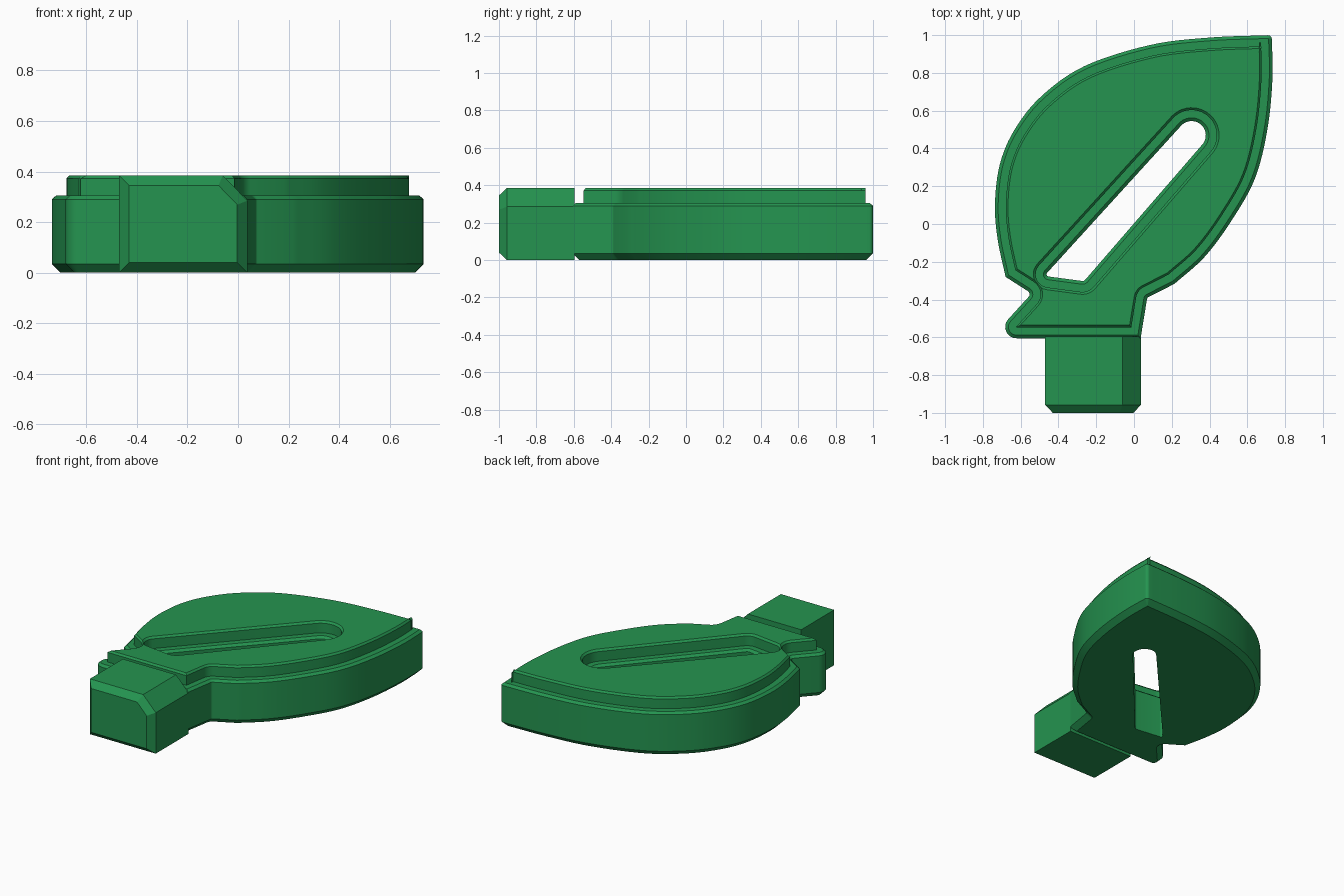
import bpy, bmesh, math
from mathutils import Vector

if "Cube" in bpy.data.objects:
    bpy.data.objects.remove(bpy.data.objects["Cube"])

green = bpy.data.materials.new("leaf green")
green.diffuse_color = (0.018, 0.296, 0.08, 1)
green.use_nodes = True
green.node_tree.nodes["Principled BSDF"].inputs["Base Color"].default_value = green.diffuse_color


def spline(pts, n=6):
    """Smooth curve through the given points."""
    p = [Vector(q) for q in pts]
    p = [2 * p[0] - p[1]] + p + [2 * p[-1] - p[-2]]
    out = []
    for a, b, c, d in zip(p, p[1:], p[2:], p[3:]):
        for i in range(n):
            t = i / n
            out.append(0.5 * (2 * b + (c - a) * t + (2 * a - 5 * b + 4 * c - d) * t * t
                              + (3 * b - a - 3 * c + d) * t ** 3))
    return out + [p[-2]]


def inset(pts, d):
    """Move a clockwise outline inwards by d, with mitred corners."""
    out = []
    for i, p in enumerate(pts):
        a = (p - pts[i - 1]).normalized()
        b = (pts[(i + 1) % len(pts)] - p).normalized()
        na, nb = Vector((a.y, -a.x)), Vector((b.y, -b.x))
        out.append(p + (na + nb) * d / (1 + na.dot(nb)))
    return out


def ring(pts, corners, d):
    """Inset outline with the marked corners {index: radius} rounded off."""
    q = inset(pts, d)
    out = []
    for i, p in enumerate(q):
        if i not in corners:
            out.append(p)
            continue
        a = (p - q[i - 1]).normalized()
        b = (q[(i + 1) % len(q)] - p).normalized()
        turn = a.angle_signed(b)              # clockwise turn is positive
        convex = a.x * b.y - a.y * b.x < 0
        r = max(corners[i] + (-d if convex else d), 0.002)
        start = p - a * r * math.tan(abs(turn) / 2)
        side = Vector((a.y, -a.x)) * (1 if convex else -1)
        centre = start + side * r
        for k in range(9):
            t = abs(turn) * k / 8
            out.append(centre - side * r * math.cos(t) + a * r * math.sin(t))
    return out


def loft(name, rings):
    """Solid skinned through matching closed rings."""
    bm = bmesh.new()
    rows = [[bm.verts.new(p) for p in r] for r in rings]
    for lo, hi in zip(rows, rows[1:]):
        for i in range(len(lo)):
            bm.faces.new((lo[i - 1], lo[i], hi[i], hi[i - 1]))
    bm.faces.new(rows[0])
    bm.faces.new(rows[-1])
    bmesh.ops.recalc_face_normals(bm, faces=bm.faces)
    me = bpy.data.meshes.new(name)
    bm.to_mesh(me)
    bm.free()
    me.materials.append(green)
    ob = bpy.data.objects.new(name, me)
    bpy.context.collection.objects.link(ob)
    return ob


def tier(name, shape, levels):
    """Stack of inset outlines; levels are (z, inset)."""
    return loft(name, [[(p.x, p.y, z) for p in ring(*shape, d)] for z, d in levels])


def activate(ob):
    bpy.ops.object.select_all(action='DESELECT')
    ob.select_set(True)
    bpy.context.view_layer.objects.active = ob


def cut(ob, cutter):
    activate(ob)
    mod = ob.modifiers.new("slot", 'BOOLEAN')
    mod.operation, mod.solver, mod.object = 'DIFFERENCE', 'EXACT', cutter
    bpy.ops.object.modifier_apply(modifier=mod.name)
    bpy.data.objects.remove(cutter)


# Leaf outline, clockwise from the tip
right = spline([(0.729, 1.0), (0.733, 0.77), (0.706, 0.50), (0.64, 0.24),
                (0.515, 0.016), (0.373, -0.175), (0.214, -0.317)])
base = [Vector(p) for p in [(0.07, -0.39), (0.035, -0.605), (-0.758, -0.605), (-0.542, -0.368)]]
left = spline([(-0.68, -0.28), (-0.722, -0.08), (-0.736, 0.106), (-0.71, 0.317), (-0.632, 0.50),
               (-0.49, 0.677), (-0.262, 0.836), (0.082, 0.947), (0.4, 0.987), (0.729, 1.0)])[:-1]
n = len(right)
leaf = (right + base + left, {0: 0.02, n: 0.015, n + 2: 0.06, n + 3: 0.02})

# Slot outline, clockwise: round upper end, two rounded lower corners
centre, radius = Vector((0.305, 0.47)), 0.075
arc = [centre + radius * Vector((math.cos(t), math.sin(t)))
       for t in (math.radians(138 - 180 * k / 20) for k in range(21))]
slot = (arc + [Vector((-0.265, -0.303)), Vector((-0.475, -0.275))], {21: 0.02, 22: 0.012})

# Lower tier with stepped-in foot and chamfered shoulder
lower = tier("lower_leaf", leaf, [(0, 0.035), (0.035, 0), (0.29, 0), (0.305, 0.017)])
cut(lower, tier("slot_cutter", slot, [(-0.05, 0), (0.29, 0), (0.325, -0.04)]))

# Raised upper tier with a wider slot recess
upper = tier("upper_leaf", leaf, [(0.295, 0.058), (0.372, 0.058), (0.385, 0.069)])
cut(upper, tier("recess_cutter", slot, [(0.25, -0.058), (0.372, -0.058), (0.405, -0.09)]))

# Stem block: chamfered section, bevelled front end
section = [Vector(p) for p in [(-0.47, 0), (-0.47, 0.385), (-0.06, 0.385), (0.037, 0.285), (0.037, 0)]]
stem = loft("stem", [[(p.x, y, p.y) for p in inset(section, d)]
                     for y, d in [(-1, 0.04), (-0.957, 0), (-0.595, 0)]])

for ob in (lower, upper):
    activate(ob)
    bpy.ops.object.shade_smooth_by_angle(angle=math.radians(25))
